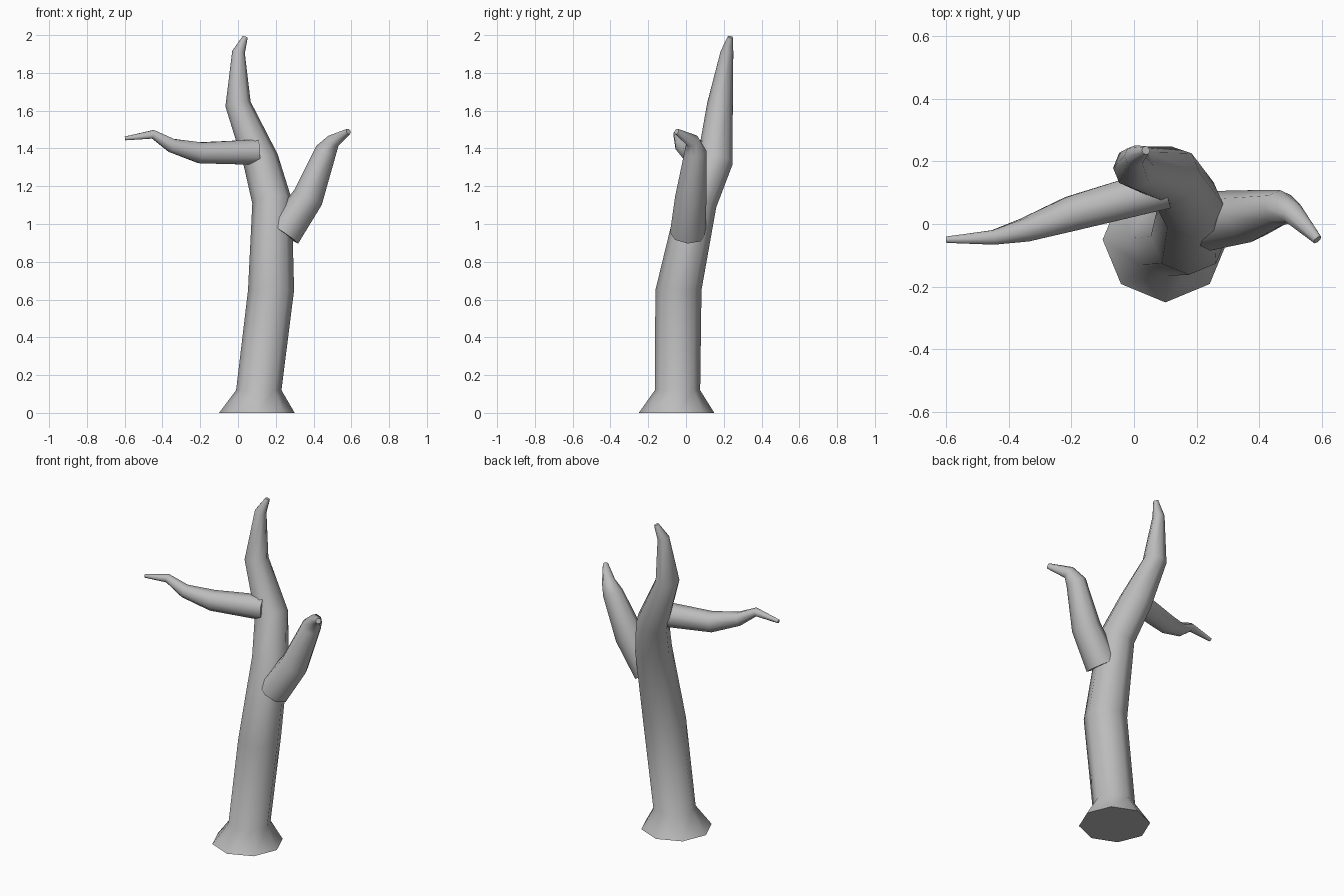
import bpy, bmesh, math
from mathutils import Vector

if "Cube" in bpy.data.objects:
    bpy.data.objects.remove(bpy.data.objects["Cube"])

bark = bpy.data.materials.new("grey bark")
bark.use_nodes = True
GREY = (0.5, 0.5, 0.5, 1)
bark.diffuse_color = GREY
bark.node_tree.nodes["Principled BSDF"].inputs["Base Color"].default_value = GREY


def limb(name, stations, sides, axis, level=0, turn=0.0):
    """Capped tube through (x, y, z, radius) stations; the first `level` rings stay horizontal."""
    bm = bmesh.new()
    points = [Vector(s[:3]) for s in stations]
    rings = []
    for i, (p, s) in enumerate(zip(points, stations)):
        before = (p - points[i - 1]).normalized() if i else Vector()
        after = (points[i + 1] - p).normalized() if i + 1 < len(points) else Vector()
        normal = Vector((0, 0, 1)) if i < level else (before + after).normalized()
        u = (axis - normal * axis.dot(normal)).normalized()
        v = normal.cross(u)
        angles = [math.tau * k / sides + turn for k in range(sides)]
        rings.append([bm.verts.new(p + s[3] * (u * math.cos(a) + v * math.sin(a))) for a in angles])
    for low, high in zip(rings, rings[1:]):
        for k in range(sides):
            j = (k + 1) % sides
            bm.faces.new((low[k], low[j], high[j], high[k]))
    bm.faces.new(rings[0][::-1])
    bm.faces.new(rings[-1])
    mesh = bpy.data.meshes.new(name)
    bm.to_mesh(mesh)
    bm.free()
    mesh.materials.append(bark)
    obj = bpy.data.objects.new(name, mesh)
    bpy.context.collection.objects.link(obj)
    bpy.ops.object.select_all(action="DESELECT")
    obj.select_set(True)
    bpy.context.view_layer.objects.active = obj
    bpy.ops.object.shade_smooth_by_angle(angle=math.radians(50))


# Flared trunk bending up into the crown tip
limb("trunk", [
    (0.10, -0.05, 0.00, 0.20), (0.11, -0.045, 0.12, 0.12),
    (0.175, -0.04, 0.65, 0.122), (0.18, 0.06, 1.12, 0.105),
    (0.12, 0.155, 1.34, 0.095), (0.0, 0.18, 1.635, 0.068),
    (0.003, 0.217, 1.91, 0.034), (0.038, 0.235, 1.99, 0.014),
], 8, Vector((1, 0, 0)), level=3)

# Long sideways branch
limb("right_branch", [
    (0.10, 0.115, 1.38, 0.072), (-0.20, 0.033, 1.377, 0.06),
    (-0.35, -0.02, 1.415, 0.04), (-0.45, -0.043, 1.475, 0.025),
    (-0.598, -0.05, 1.453, 0.011),
], 8, Vector((0, 1, 0)), turn=math.pi / 8)

# Rising branch
limb("left_branch", [
    (0.24, 0.01, 0.95, 0.095), (0.37, 0.025, 1.14, 0.083),
    (0.465, 0.05, 1.385, 0.058), (0.505, 0.035, 1.44, 0.038),
    (0.585, -0.05, 1.49, 0.016),
], 8, Vector((0, 1, 0)))
